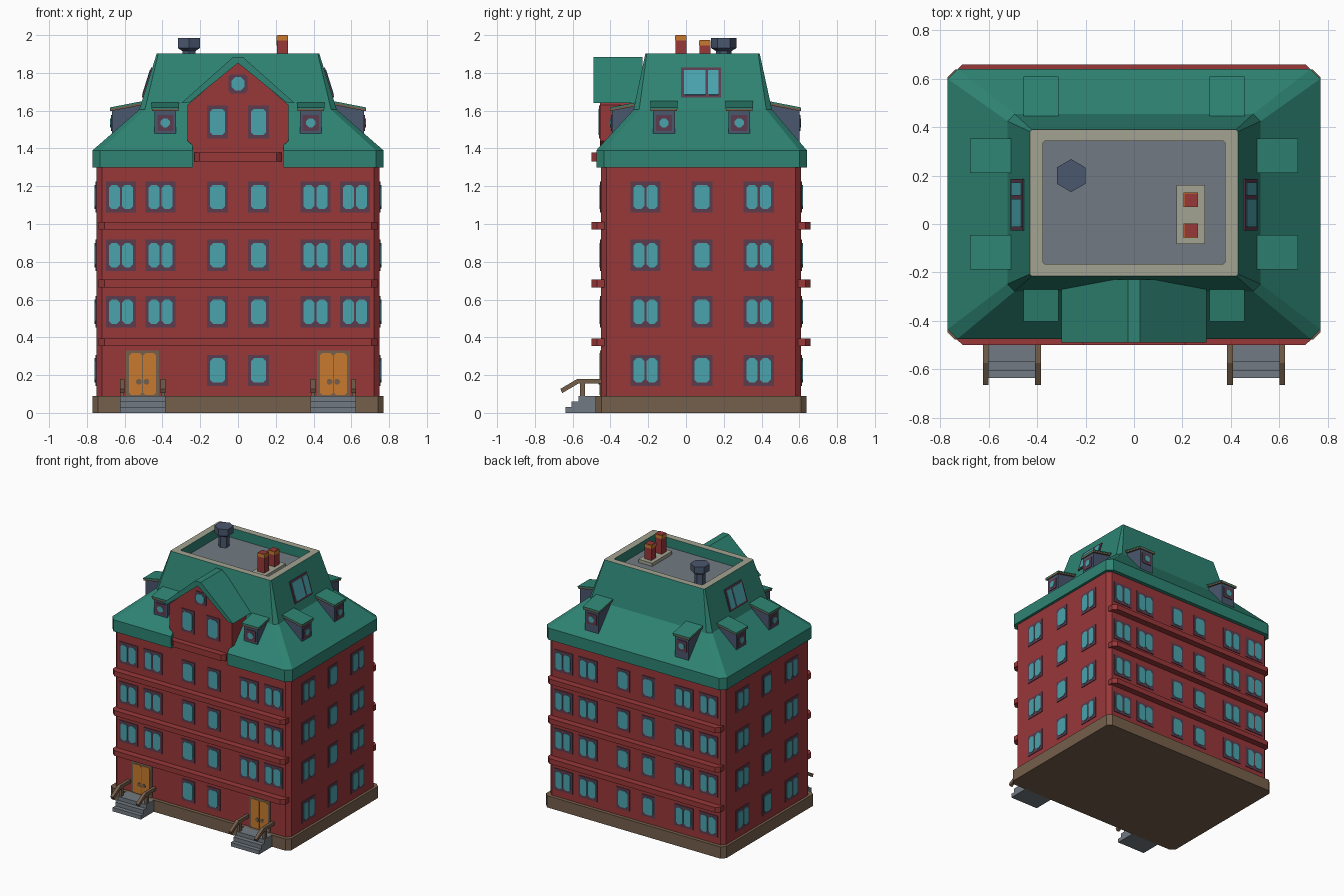
import bpy, bmesh, math
from mathutils import Matrix, Vector

if "Cube" in bpy.data.objects:
    bpy.data.objects.remove(bpy.data.objects["Cube"])

T, R = Matrix.Translation, lambda deg, ax='Z': Matrix.Rotation(math.radians(deg), 4, ax)
I = Matrix.Identity(4)


def srgb(*c):
    return tuple(((v / 255 + .055) / 1.055) ** 2.4 for v in c) + (1,)


COLOURS = {
    'brick_red': srgb(152, 55, 57), 'roof_green': srgb(46, 132, 115), 'brown': srgb(117, 95, 75),
    'stone_grey': srgb(113, 122, 130), 'beige': srgb(162, 163, 146), 'slate_blue': srgb(74, 87, 110),
    'glass': srgb(74, 164, 174), 'frame_plum': srgb(92, 60, 78), 'orange': srgb(200, 122, 46)}
NAMES = list(COLOURS)
for n, c in COLOURS.items():
    bpy.data.materials.new(n).diffuse_color = c
parts = {}


def loft(part, rings, cols, M=I):
    """Closed skin through rings of points; cols = bottom cap, each band, top cap."""
    bm = parts.setdefault(part, bmesh.new())
    rv = [[bm.verts.new(M @ Vector(p)) for p in r] for r in rings]
    n = len(rv[0])
    cols = [cols] * (len(rings) + 1) if isinstance(cols, str) else cols
    faces = [bm.faces.new(rv[0][::-1])]
    faces[0].material_index = NAMES.index(cols[0])
    for a, b, c in zip(rv, rv[1:], cols[1:]):
        for i in range(n):
            f = bm.faces.new((a[i], a[(i + 1) % n], b[(i + 1) % n], b[i]))
            f.material_index = NAMES.index(c)
            faces.append(f)
    top = bm.faces.new(rv[-1])
    top.material_index = NAMES.index(cols[-1])
    bmesh.ops.recalc_face_normals(bm, faces=faces + [top])


def prism(part, col, pts, d0, d1, M=I):
    """(x, z) outline extruded along y."""
    loft(part, [[(x, d, z) for x, z in pts] for d in (d0, d1)], col, M)


def box(part, col, x0, x1, y0, y1, z0, z1, M=I):
    prism(part, col, [(x0, z0), (x1, z0), (x1, z1), (x0, z1)], y0, y1, M)


def cut_rect(x0, x1, y0, y1, c):
    return [(x0 + c, y0), (x1 - c, y0), (x1, y0 + c), (x1, y1 - c),
            (x1 - c, y1), (x0 + c, y1), (x0, y1 - c), (x0, y0 + c)]


def ring(hx, y0, y1, c, z):
    return [(x, y, z) for x, y in cut_rect(-hx, hx, y0, y1, c)]


def pane(part, col, x, z, w, h, c, t, M):
    prism(part, col, cut_rect(x - w / 2, x + w / 2, z - h / 2, z + h / 2, c), .01, -t, M)


def window(x, z, M, double=False, h=.165):
    w = .16 if double else .112
    box('window_frames', 'frame_plum', x - w / 2, x + w / 2, .01, -.005, z - h / 2, z + h / 2, M)
    for dx in ((-.035, .035) if double else (0,)):
        pane('window_glass', 'glass', x + dx, z, .058 if double else .08, h - .036, .016, .009, M)


# base and walls
loft('base', [ring(.77, -.478, .638, .03, z) for z in (0, .09)], 'brown')
loft('walls', [ring(.75, -.45, .61, .03, z) for z in (.08, 1.32)], 'brick_red')

# string courses, front and back
for z in (.355, .665, .97):
    for s, y in ((-1, -.45), (1, .61)):
        pts = [(-.738, y - s * .02), (-.738, y + s * .022), (-.708, y + s * .05),
               (.708, y + s * .05), (.738, y + s * .022), (.738, y - s * .02)]
        loft('string_courses', [[(a, b, h) for a, b in pts] for h in (z, z + .04)], 'brick_red')

# windows on all four walls
FRONT, BACK = T((0, -.45, 0)), T((0, .61, 0)) @ R(180)
RIGHT, LEFT = T((.75, .085, 0)) @ R(90), T((-.75, .085, 0)) @ R(-90)
for z in (.225, .535, .835, 1.143):
    for M in (FRONT, BACK):
        for s in (-1, 1):
            window(s * .108, z, M)
            if M is BACK or z > .3:
                window(s * .41, z, M, True)
                window(s * .62, z, M, True)
    for M in (RIGHT, LEFT):
        window(0, z, M)
        for s in (-1, 1):
            window(s * .3, z, M, True)

# doors, steps and handrails
for cx in (-.505, .505):
    D = T((cx, -.45, 0))
    box('door_frames', 'brown', -.088, .088, .01, -.006, .09, .33, D)
    for s in (-1, 1):
        pane('doors', 'orange', s * .037, .205, .068, .222, .012, .009, D)
        pane('door_handles', 'brown', s * .02, .165, .03, .03, .009, .012, D)
    S = T((cx, 0, 0)) @ R(90)
    steps = [(-.46, 0), (-.637, 0), (-.637, .03), (-.605, .03), (-.605, .06), (-.57, .06), (-.57, .09), (-.46, .09)]
    prism('front_steps', 'stone_grey', steps, -.12, .12, S)
    rail = [(-.655, .105), (-.57, .155), (-.45, .155), (-.45, .18), (-.575, .18), (-.665, .127)]
    for s in (-1, 1):
        prism('handrails', 'brown', rail, s * .108 - .012, s * .108 + .012, S)
        box('handrail_posts', 'brown', -.56, -.535, s * .108 - .01, s * .108 + .01, .05, .16, S)

# mansard roof with coping and sunken deck
loft('mansard_roof', [
    ring(.77, -.475, .64, .04, 1.3), ring(.77, -.475, .64, .04, 1.39),
    ring(.523, -.278, .455, .03, 1.605), ring(.43, -.215, .39, .008, 1.903),
    ring(.377, -.165, .342, .008, 1.903), ring(.377, -.165, .342, .008, 1.83)],
    ['roof_green'] * 4 + ['beige', 'roof_green', 'stone_grey'])

# central gable
prism('gable_wall', 'brick_red', [(-.238, 1.3), (.238, 1.3), (.238, 1.415), (.268, 1.44), (.268, 1.63),
                                  (0, 1.86), (-.268, 1.63), (-.268, 1.44), (-.238, 1.415)], -.455, -.24)
prism('gable_roof', 'roof_green', [(-.3, 1.64), (-.262, 1.64), (0, 1.852), (.262, 1.64), (.3, 1.64),
                                   (.025, 1.885), (-.025, 1.885)], -.49, -.23)
loft('gable_band', [[(-.23, -.44, z), (-.23, -.475, z), (-.205, -.5, z), (.205, -.5, z),
                     (.23, -.475, z), (.23, -.44, z)] for z in (1.33, 1.378)], 'brick_red')
G = T((0, -.455, 0))
for x in (-.108, .108):
    window(x, 1.54, G, h=.175)
pane('window_frames', 'frame_plum', 0, 1.742, .1, .1, .012, .005, G)
pane('window_glass', 'glass', 0, 1.742, .07, .07, .02, .009, G)


# dormers
def dormer(M):
    P = M @ R(90)
    prism('dormer_walls', 'slate_blue', [(0, 1.43), (.17, 1.43), (.17, 1.635), (0, 1.602)], -.058, .058, P)
    for part, col, h0, h1, w in (('dormer_trim', 'brown', 0, .012, .07), ('dormer_roofs', 'roof_green', .012, .02, .072)):
        a, b = 1.597, 1.632
        prism(part, col, [(-.01, a + h0), (.17, b + h0), (.17, b + h1), (-.01, a + h1)], -w, w, P)
    pane('window_frames', 'frame_plum', 0, 1.535, .085, .085, .004, .005, M)
    pane('window_glass', 'glass', 0, 1.535, .048, .048, .015, .009, M)


for s in (-1, 1):
    dormer(T((s * .385, -.393, 0)))
    dormer(T((s * .385, .6, 0)) @ R(180))
    for y in (-.117, .282):
        dormer(T((s * .668, y, 0)) @ R(s * 90))
    # skylight on the steep slope
    K = T((s * .479, .08, 1.748)) @ R(s * 90) @ R(-17.4, 'X')
    box('skylight_frames', 'frame_plum', -.106, .106, .01, -.006, -.083, .083, K)
    pane('skylight_glass', 'glass', s * -.034, 0, .115, .138, .004, .009, K)
    pane('skylight_glass', 'glass', s * .065, 0, .055, .138, .004, .009, K)

# chimneys on a plinth
box('chimney_plinth', 'beige', .176, .294, -.082, .162, 1.82, 1.855)
for y, top in ((-.027, 2.0), (.1, 1.973)):
    box('chimneys', 'brick_red', .206, .264, y - .029, y + .029, 1.85, top - .028)
    box('chimney_caps', 'orange', .205, .265, y - .03, y + .03, top - .028, top - .002)
    box('chimney_tops', 'brick_red', .208, .262, y - .027, y + .027, top - .004, top)

# hexagonal roof vent
hexa = lambda r, z: [(-.26 + r * math.sin(k * math.pi / 3), .2 + r * math.cos(k * math.pi / 3), z) for k in range(6)]
loft('roof_vent', [hexa(.04, 1.82), hexa(.04, 1.915), hexa(.068, 1.932), hexa(.068, 1.984)], 'slate_blue')

# opening in the eave below the gable
box('eave_cutter', 'roof_green', -.24, .24, -.6, -.4515, 1.2, 1.45)

# write the objects
for name, bm in parts.items():
    me = bpy.data.meshes.new(name)
    bm.to_mesh(me)
    bm.free()
    for n in NAMES:
        me.materials.append(bpy.data.materials[n])
    bpy.context.collection.objects.link(bpy.data.objects.new(name, me))
roof, cutter = bpy.data.objects['mansard_roof'], bpy.data.objects['eave_cutter']
mod = roof.modifiers.new('eave_opening', 'BOOLEAN')
mod.operation, mod.object, mod.solver = 'DIFFERENCE', cutter, 'EXACT'
bpy.context.view_layer.objects.active = roof
bpy.ops.object.modifier_apply(modifier=mod.name)
bpy.data.objects.remove(cutter)

for m in bpy.data.materials:
    if m.users and not m.is_grease_pencil:
        m.use_nodes = True
        m.node_tree.nodes["Principled BSDF"].inputs["Base Color"].default_value = m.diffuse_color
